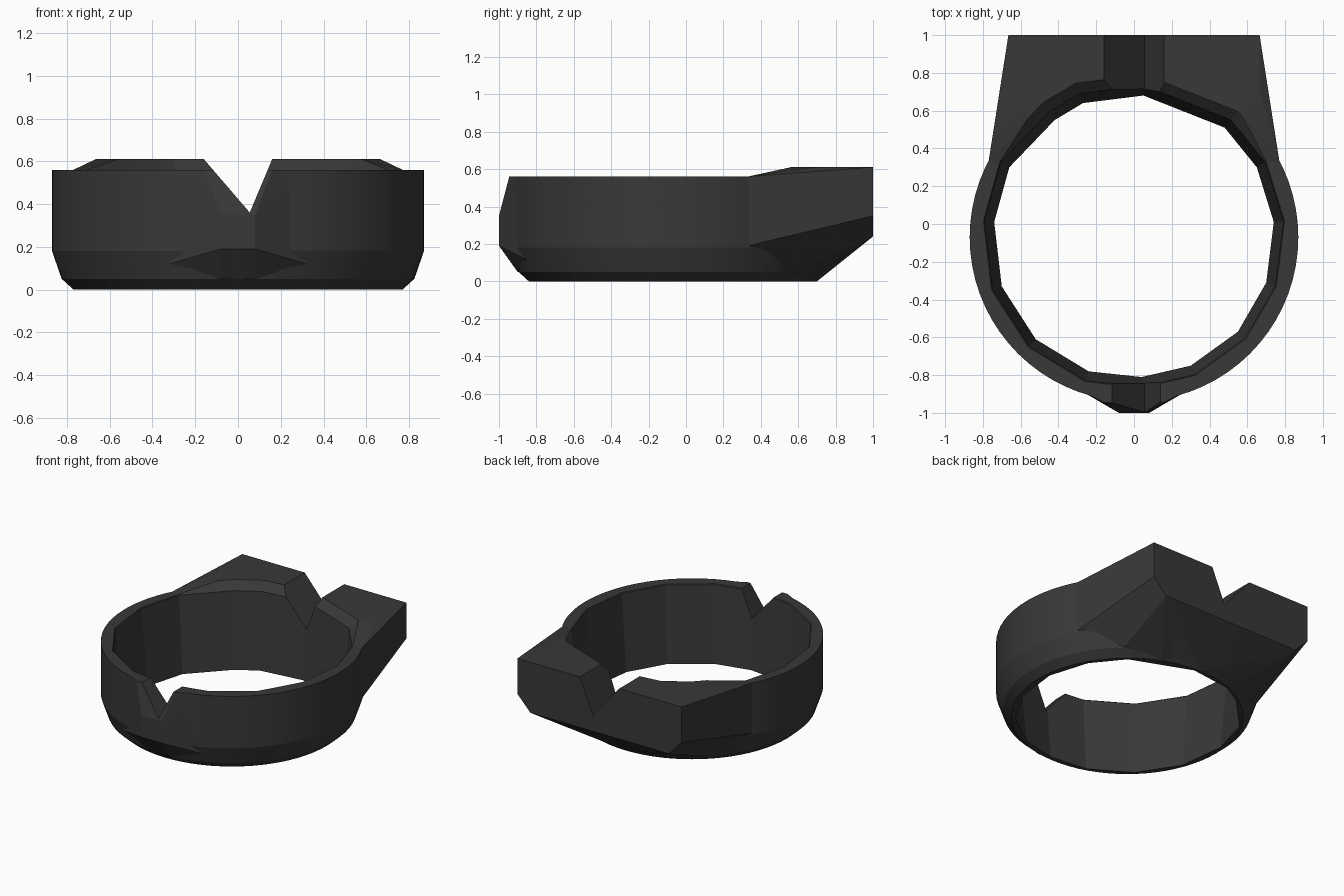
import bpy, bmesh, math

if "Cube" in bpy.data.objects:
    bpy.data.objects.remove(bpy.data.objects["Cube"])

CY = -0.07  # centre of the band in y


def make_object(name, bm):
    bmesh.ops.recalc_face_normals(bm, faces=bm.faces)
    me = bpy.data.meshes.new(name)
    bm.to_mesh(me)
    bm.free()
    ob = bpy.data.objects.new(name, me)
    bpy.context.collection.objects.link(ob)
    return ob


def loft(name, loops):
    """Closed solid through a stack of equal-length point loops."""
    bm = bmesh.new()
    rings = [[bm.verts.new(p) for p in loop] for loop in loops]
    n = len(rings[0])
    for a, b in zip(rings, rings[1:]):
        for i in range(n):
            j = (i + 1) % n
            bm.faces.new((a[i], a[j], b[j], b[i]))
    bm.faces.new(rings[0][::-1])
    bm.faces.new(rings[-1])
    return make_object(name, bm)


def mirrored_hull(name, points):
    """Convex solid from points mirrored across x = 0."""
    bm = bmesh.new()
    for x, y, z in points:
        bm.verts.new((x, y, z))
        if x:
            bm.verts.new((-x, y, z))
    res = bmesh.ops.convex_hull(bm, input=bm.verts)
    junk = {v for v in res["geom_interior"] + res["geom_unused"]
            if isinstance(v, bmesh.types.BMVert)}
    bmesh.ops.delete(bm, geom=list(junk), context='VERTS')
    return make_object(name, bm)


def combine(target, tool, operation):
    tool.hide_render = True
    mod = target.modifiers.new(tool.name, 'BOOLEAN')
    mod.object, mod.operation, mod.solver = tool, operation, 'EXACT'
    bpy.context.view_layer.objects.active = target
    bpy.ops.object.modifier_apply(modifier=mod.name)
    bpy.data.objects.remove(tool)


# Round outer band with a chamfered lower edge
angles = [2 * math.pi * i / 72 for i in range(72)]
profile = [(0.77, 0), (0.825, 0.05), (0.87, 0.18), (0.87, 0.56)]
band = loft("ring_band", [[(r * math.cos(a), CY + r * math.sin(a), z) for a in angles]
                          for r, z in profile])

# Small keel on the front
keel = mirrored_hull("front_keel", [
    (0.32, -0.86, 0.12), (0.32, -0.86, 0.56), (0.16, -0.945, 0.56),
    (0.08, -1, 0.35), (0.08, -1, 0.19), (0.08, -0.9, 0.05), (0, -0.8, 0.05), (0, -0.8, 0.56)])
combine(band, keel, 'UNION')

# Wide block at the back, blending into the band
block = mirrored_hull("back_block", [
    (0.77, 0.33, 0.56), (0.77, 0.33, 0.19), (0.57, 0.56, 0.61), (0.665, 0.70, 0.61),
    (0.665, 1, 0.61), (0.665, 1, 0.35), (0.665, 0.66, 0.35), (0.56, 1, 0.24),
    (0.55, 0.56, 0.05), (0.3, 0.64, 0), (0, 0.70, 0)])
combine(band, block, 'UNION')

# Irregular faceted bore, flaring upward, with a bevel on the raised block
bore = [(-0.74, 0.01), (-0.70, -0.33), (-0.52, -0.61), (-0.24, -0.78), (0.04, -0.81),
        (0.30, -0.75), (0.55, -0.57), (0.70, -0.31), (0.74, 0.01), (0.65, 0.30),
        (0.48, 0.51), (0.05, 0.68), (-0.27, 0.64), (-0.42, 0.55), (-0.66, 0.30)]
levels = [(-0.05, 0.994), (0.555, 1.07), (0.615, 1.155), (0.75, 1.155)]
bore_cutter = loft("bore_cutter", [[(x * s, CY + (y - CY) * s, z) for x, y in bore]
                                   for z, s in levels])
combine(band, bore_cutter, 'DIFFERENCE')

# V-shaped notch running front to back
vee = [(0.055, 0.36), (0.202, 0.71), (-0.246, 0.71)]
notch_cutter = loft("notch_cutter", [[(x, y, z) for x, z in vee] for y in (-1.2, 1.2)])
combine(band, notch_cutter, 'DIFFERENCE')

# Dark finish
mat = bpy.data.materials.new("dark_grey")
mat.diffuse_color = (0.04, 0.04, 0.04, 1)
mat.use_nodes = True
mat.node_tree.nodes["Principled BSDF"].inputs["Base Color"].default_value = mat.diffuse_color
band.data.materials.clear()
band.data.materials.append(mat)

bpy.ops.object.select_all(action='DESELECT')
band.select_set(True)
bpy.context.view_layer.objects.active = band
bpy.ops.object.shade_smooth_by_angle(angle=math.radians(12))
